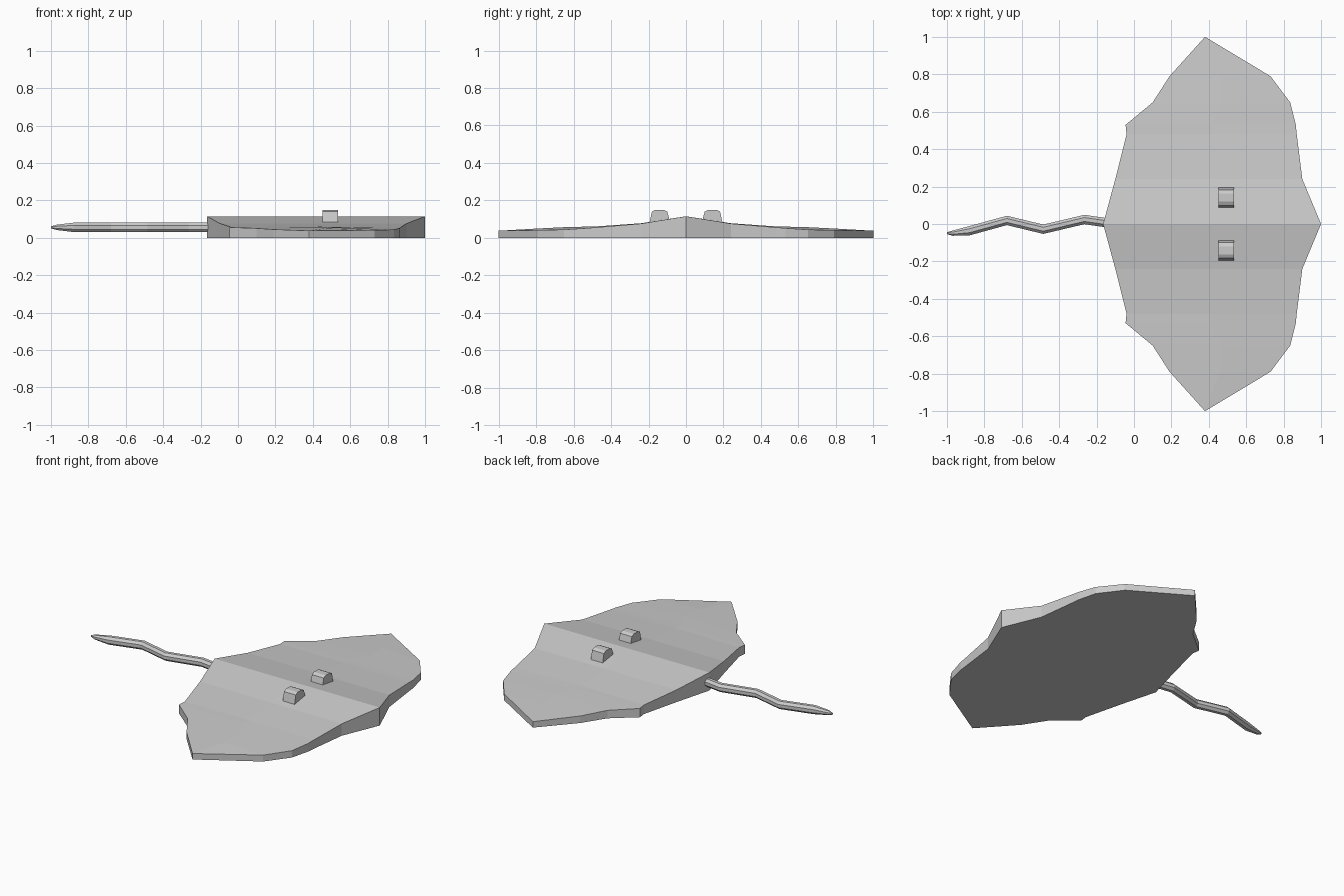
import bpy
import math

if "Cube" in bpy.data.objects:
    bpy.data.objects.remove(bpy.data.objects["Cube"])


def make(name, verts, faces, mirror=False):
    mesh = bpy.data.meshes.new(name)
    mesh.from_pydata(verts, [], faces)
    obj = bpy.data.objects.new(name, mesh)
    bpy.context.collection.objects.link(obj)
    if mirror:
        mod = obj.modifiers.new("mirror", 'MIRROR')
        mod.use_axis = (False, True, False)
    return obj


# Body: spanwise stations (y, rear x, front x, rear z, middle z, front z)
stations = [
    (0.00, -0.165, 1.00, 0.115, 0.115, 0.115),
    (0.24, -0.10, 0.90, 0.078, 0.078, 0.076),
    (0.48, -0.04, 0.87, 0.058, 0.061, 0.056),
    (0.53, -0.045, 0.865, 0.056, 0.060, 0.052),
    (0.65, 0.10, 0.835, 0.051, 0.057, 0.044),
    (0.79, 0.19, 0.73, 0.045, 0.050, 0.041),
    (1.00, 0.379, 0.381, 0.038, 0.038, 0.038),
]
verts, faces = [], []
for y, xr, xf, zr, zm, zf in stations:
    xm = (xr + xf) / 2
    verts += [(xr, y, zr), (xm, y, zm), (xf, y, zf), (xf, y, 0), (xr, y, 0)]
for i in range(len(stations) - 1):
    for k in range(5):
        a, b = i * 5 + k, i * 5 + (k + 1) % 5
        faces.append((a, b, b + 5, a + 5))
last = (len(stations) - 1) * 5
faces.append(tuple(range(last, last + 5)))
make("body", verts, faces, mirror=True)

# Eyes: rounded block profile (y, z) extruded along x
profile = [(0.085, 0.085), (0.10, 0.14), (0.12, 0.15),
           (0.162, 0.15), (0.182, 0.14), (0.195, 0.08)]
n = len(profile)
verts = [(x, y, z) for x in (0.452, 0.535) for y, z in profile]
faces = [tuple(reversed(range(n))), tuple(range(n, 2 * n))]
faces += [(i, (i + 1) % n, (i + 1) % n + n, i + n) for i in range(n)]
make("eyes", verts, faces, mirror=True)

# Tail: eight-sided zigzag tube (x, y, radius), tapering to the tip
path = [(-0.10, 0.0, 0.025), (-0.265, 0.024, 0.025), (-0.485, -0.028, 0.025),
        (-0.68, 0.019, 0.025), (-0.88, -0.036, 0.025),
        (-0.97, -0.049, 0.014), (-1.0, -0.049, 0.005)]
sides = 8
verts, faces = [], []
for x, y, r in path:
    for k in range(sides):
        t = math.tau * (k + 0.5) / sides
        s = r / math.cos(math.pi / sides)
        verts.append((x, y + s * math.cos(t), 0.056 + s * math.sin(t)))
for i in range(len(path) - 1):
    for k in range(sides):
        a, b = i * sides + k, i * sides + (k + 1) % sides
        faces.append((a, a + sides, b + sides, b))
faces.append(tuple(range(sides)))
faces.append(tuple(reversed(range(len(verts) - sides, len(verts)))))
make("tail", verts, faces)

# Consistent outward normals
import bmesh
for obj in bpy.context.collection.objects:
    bm = bmesh.new()
    bm.from_mesh(obj.data)
    if obj.name == "body":
        # The half body stays open at the mirror plane: cap, orient, uncap
        cap = bm.faces.new([v for v in bm.verts if abs(v.co.y) < 1e-5])
        bmesh.ops.recalc_face_normals(bm, faces=bm.faces[:])
        bmesh.ops.delete(bm, geom=[cap], context='FACES_ONLY')
    else:
        bmesh.ops.recalc_face_normals(bm, faces=bm.faces[:])
    bm.to_mesh(obj.data)
    bm.free()
